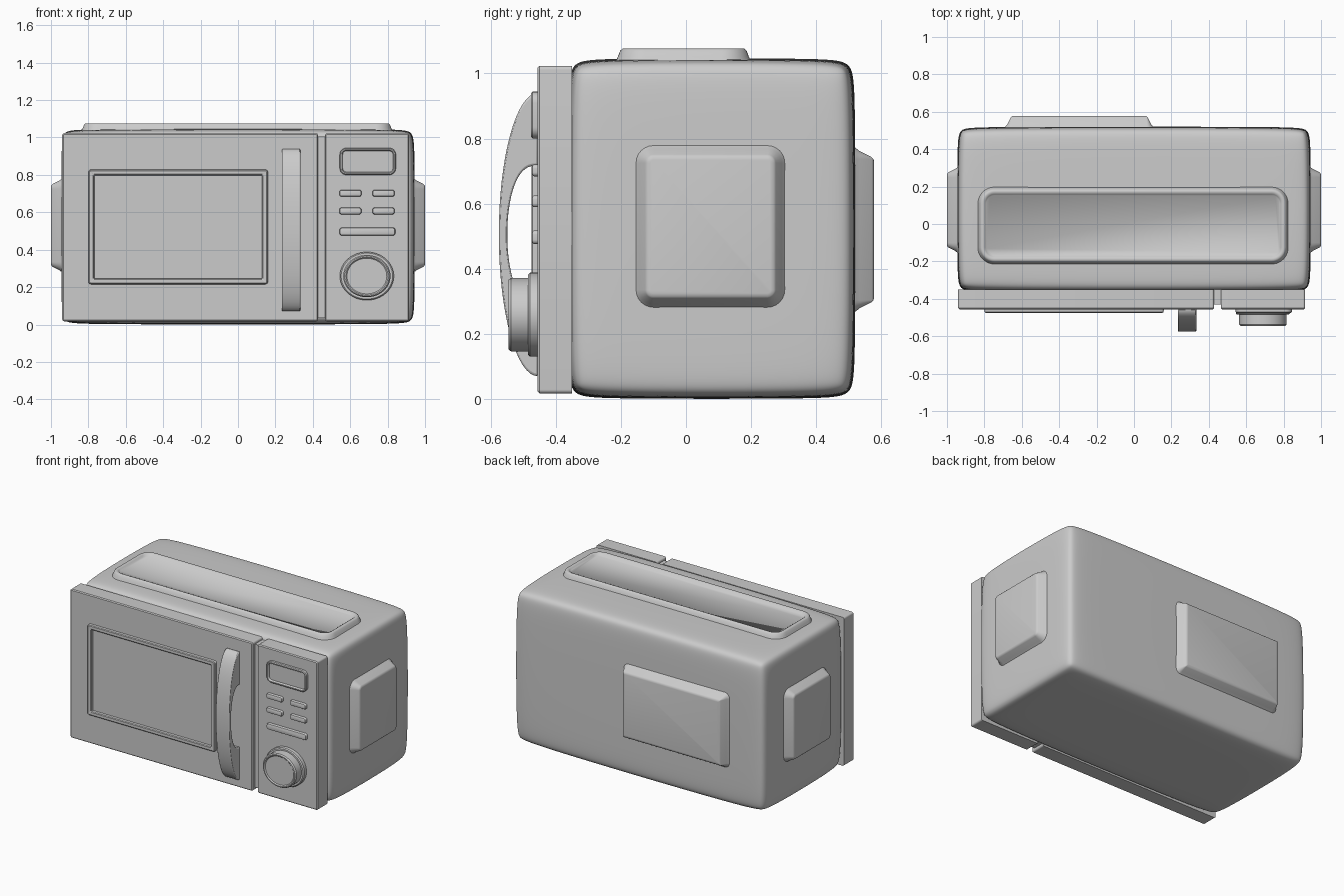
import bpy, bmesh, math
from mathutils import Matrix, Vector

if "Cube" in bpy.data.objects:
    bpy.data.objects.remove(bpy.data.objects["Cube"])

X, Y, Z = Vector((1, 0, 0)), Vector((0, 1, 0)), Vector((0, 0, 1))
# side of the body -> (across, up, outward)
SIDES = {"front": (X, Z, -Y), "right": (Y, Z, X), "left": (-Y, Z, -X),
         "back": (-X, Z, Y), "top": (X, Y, Z)}


def finish(name, bm, angle=35):
    bmesh.ops.recalc_face_normals(bm, faces=bm.faces)
    me = bpy.data.meshes.new(name)
    bm.to_mesh(me)
    bm.free()
    ob = bpy.data.objects.new(name, me)
    bpy.context.collection.objects.link(ob)
    bpy.ops.object.select_all(action='DESELECT')
    ob.select_set(True)
    bpy.context.view_layer.objects.active = ob
    bpy.ops.object.shade_smooth_by_angle(angle=math.radians(angle))
    return ob


def rounded_loop(a, b, r, n):
    """Rounded rectangle with half sizes a, b and corner radius r."""
    pts = []
    for k, (sx, sy) in enumerate([(1, 1), (-1, 1), (-1, -1), (1, -1)]):
        for i in range(n + 1):
            t = math.pi / 2 * (k + i / n)
            pts.append((sx * (a - r) + r * math.cos(t), sy * (b - r) + r * math.sin(t)))
    return pts


def pad(name, side, loc, a, b, r, profile, stretch=1, n=6, angle=35):
    """Loft rounded rectangles through (inset, height) steps on one side."""
    u, v, w = SIDES[side]
    bm = bmesh.new()
    rings = []
    for inset, h in profile:
        loop = rounded_loop(a - inset, b - inset, max(r - inset, 0.004), n)
        rings.append([bm.verts.new(Vector(loc) + u * (p * stretch) + v * q + w * h) for p, q in loop])
    m = len(rings[0])
    for lo, hi in zip(rings, rings[1:]):
        for i in range(m):
            j = (i + 1) % m
            bm.faces.new((lo[i], lo[j], hi[j], hi[i]))
    bm.faces.new(rings[-1])
    bm.faces.new(rings[0][::-1])
    bmesh.ops.remove_doubles(bm, verts=bm.verts, dist=1e-5)
    return finish(name, bm, angle)


# body: softly swollen box from a subdivided cage
bm = bmesh.new()
bmesh.ops.create_cube(bm, size=2)
bmesh.ops.subdivide_edges(bm, edges=bm.edges, cuts=2, use_grid_fill=True)
half, centre, support = (0.946, 0.4425, 0.5235), Vector((0, 0.0785, 0.5235)), 0.1
for vert in bm.verts:
    outer = sum(abs(c) > 0.9 for c in vert.co)
    pull = {1: 0, 2: 0.008, 3: 0.03}[outer]
    vert.co = centre + Vector([math.copysign(h - (pull if abs(c) > 0.9 else support), c)
                               for c, h in zip(vert.co, half)])
body = finish("body", bm, 180)
sub = body.modifiers.new("smooth", 'SUBSURF')
sub.levels = sub.render_levels = 4

# raised panels on sides, back and top
swell = [(0, 0), (0.008, 0.012), (0.016, 0.022), (0.034, 0.058), (0.040, 0.064), (0.050, 0.066)]
for side, s in (("right", 1), ("left", -1)):
    pad(side + "_panel", side, (s * 0.934, 0.075, 0.53), 0.235, 0.255, 0.06, swell, angle=60)
pad("back_panel", "back", (-0.293, 0.512, 0.52), 0.40, 0.257, 0.04, swell, angle=60)
pad("top_panel", "top", (-0.005, -0.008, 1.04), 0.83, 0.207, 0.09,
    [(0, 0), (0.006, 0.012), (0.013, 0.03), (0.02, 0.036), (0.03, 0.036), (0.04, 0.031), (0.046, 0.022)],
    n=10, angle=60)

# door, control panel and the strip between them
slab = [(0, 0), (0, 0.1), (0.006, 0.106)]
pad("door", "front", (-0.256, -0.35, 0.52), 0.684, 0.503, 0.012, slab)
pad("control_panel", "front", (0.69, -0.35, 0.52), 0.225, 0.503, 0.012, slab)
pad("gap_strip", "front", (0.4465, -0.35, 0.52), 0.03, 0.485, 0.005, [(0, 0), (0, 0.08)])

# window frame with recessed pane
FACE = -0.455
pad("window_frame", "front", (-0.32, FACE, 0.522), 0.48, 0.307, 0.015,
    [(0, 0), (0.002, 0.016), (0.007, 0.02), (0.025, 0.02), (0.03, 0.016), (0.032, 0.002)])

# display and buttons
pad("display", "front", (0.694, FACE, 0.872), 0.15, 0.072, 0.035,
    [(0, 0), (0, 0.016), (0.005, 0.021), (0.011, 0.021), (0.015, 0.016), (0.016, 0.008)])
key = [(0, 0), (0, 0.012), (0.003, 0.017), (0.008, 0.019)]
for row, z in enumerate((0.702, 0.607)):
    for col, x in enumerate((0.601, 0.778)):
        pad(f"button_{row}_{col}", "front", (x, FACE, z), 0.059, 0.018, 0.012, key)
pad("long_button", "front", (0.692, FACE, 0.497), 0.149, 0.021, 0.013, key)

# dial, slightly wider than tall
pad("dial", "front", (0.689, FACE, 0.259), 0.129, 0.129, 0.129,
    [(0, 0), (0, 0.024), (0.006, 0.03), (0.016, 0.03), (0.016, 0.082), (0.022, 0.09),
     (0.028, 0.09), (0.034, 0.084)], stretch=1.12, n=12)

# arched door handle
bm = bmesh.new()
N = 32
rows = []
for i in range(N + 1):
    t = math.pi * i / N
    c, s = math.cos(t), max(math.sin(t), 0)
    rows.append((bm.verts.new((0.234, FACE - 0.12 * s, 0.505 + 0.435 * c)),
                 bm.verts.new((0.234, FACE - 0.094 * s ** 0.75, 0.505 + 0.212 * c))))
faces = [bm.faces.new((p[0], p[1], q[1], q[0])) for p, q in zip(rows, rows[1:])]
ext = bmesh.ops.extrude_face_region(bm, geom=faces)
bmesh.ops.translate(bm, vec=(0.1, 0, 0), verts=[g for g in ext["geom"] if isinstance(g, bmesh.types.BMVert)])
handle = finish("handle", bm)
bev = handle.modifiers.new("soft_edges", 'BEVEL')
bev.width, bev.segments, bev.limit_method = 0.006, 2, 'ANGLE'
bev.angle_limit = math.radians(50)
